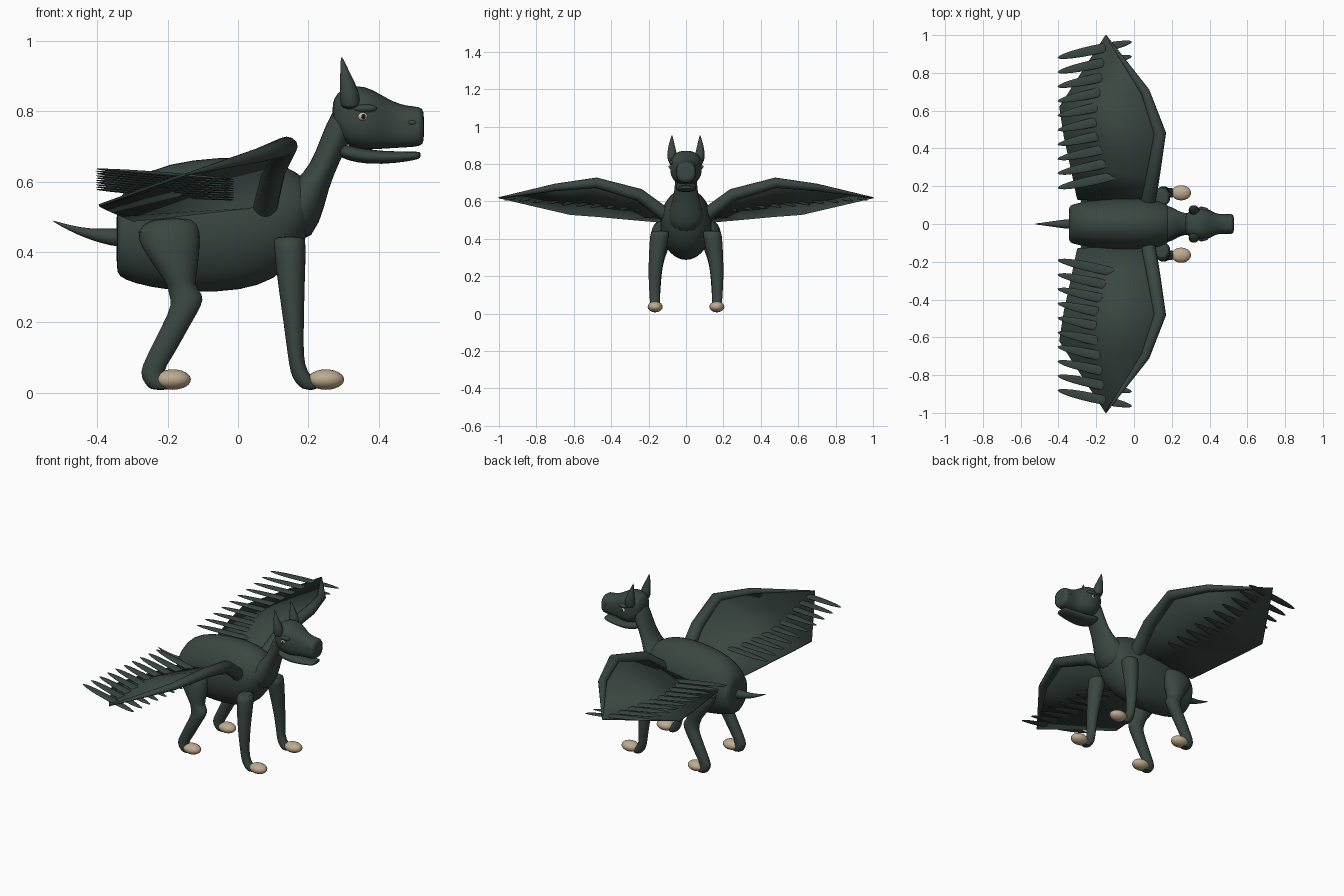
import bpy
import bmesh
import math
from mathutils import Vector, Matrix

default_cube = bpy.data.objects.get("Cube")
if default_cube:
    bpy.data.objects.remove(default_cube)


def make_material(name, red, green, blue):
    material = bpy.data.materials.new(name)
    material.use_nodes = True
    colour = (red, green, blue, 1)
    material.diffuse_color = colour
    shader = next(n for n in material.node_tree.nodes if n.type == "BSDF_PRINCIPLED")
    shader.inputs["Base Color"].default_value = colour
    shader.inputs["Roughness"].default_value = 0.8
    return material


hide = make_material("dark green hide", 0.042, 0.062, 0.053)
claw = make_material("tan paw", 0.52, 0.41, 0.28)
black = make_material("black pupil", 0.01, 0.01, 0.01)
ivory = make_material("ivory eye", 0.6, 0.52, 0.36)


def finish(name, bm, material, subdivide=0, angle=40):
    """Turn a bmesh into a smooth shaded object."""
    bmesh.ops.recalc_face_normals(bm, faces=bm.faces)
    mesh = bpy.data.meshes.new(name)
    bm.to_mesh(mesh)
    bm.free()
    mesh.materials.append(material)
    obj = bpy.data.objects.new(name, mesh)
    bpy.context.collection.objects.link(obj)
    if subdivide:
        modifier = obj.modifiers.new("Subdivision", "SUBSURF")
        modifier.levels = modifier.render_levels = subdivide
    bpy.ops.object.select_all(action="DESELECT")
    obj.select_set(True)
    bpy.context.view_layer.objects.active = obj
    bpy.ops.object.shade_smooth_by_angle(angle=math.radians(angle))
    return obj


def loft(name, rings, sides=16, subdivide=1, square=1.0, material=hide):
    """Skin a row of (centre, half axis, half axis) rings."""
    def bend(value):
        return math.copysign(abs(value) ** square, value)

    bm = bmesh.new()
    loops = []
    for centre, u, v in rings:
        turns = [math.tau * k / sides for k in range(sides)]
        loops.append([bm.verts.new(Vector(centre) + Vector(u) * bend(math.cos(t))
                                   + Vector(v) * bend(math.sin(t))) for t in turns])
    for lower, upper in zip(loops, loops[1:]):
        for k in range(sides):
            j = (k + 1) % sides
            bm.faces.new((lower[k], lower[j], upper[j], upper[k]))
    bm.faces.new(loops[0])
    bm.faces.new(loops[-1])
    return finish(name, bm, material, subdivide)


def along_x(sections):
    """Upright rings from (x, bottom, top, half width)."""
    return [((x, 0, (low + top) / 2), (0, width, 0), (0, 0, (top - low) / 2))
            for x, low, top, width in sections]


def along_z(sections, side):
    """Level rings from (z, back, front, y, half width)."""
    return [(((back + front) / 2, side * y, z), ((front - back) / 2, 0, 0), (0, width, 0))
            for z, back, front, y, width in sections]


def along_path(points, widths, depths):
    """Rings square to a path."""
    points = [Vector(p) for p in points]
    rings = []
    for i, point in enumerate(points):
        tangent = points[min(i + 1, len(points) - 1)] - points[max(i - 1, 0)]
        reference = Vector((1, 0, 0)) if abs(tangent.y) > abs(tangent.x) else Vector((0, 1, 0))
        u = (reference - reference.project(tangent)).normalized()
        v = tangent.cross(u).normalized()
        rings.append((point, u * widths[i], v * depths[i]))
    return rings


def ellipsoid(name, centre, radii, material, turn=None):
    bm = bmesh.new()
    bmesh.ops.create_uvsphere(bm, u_segments=20, v_segments=12, radius=1)
    matrix = Matrix.Translation(centre) @ (turn or Matrix()) @ Matrix.Diagonal((*radii, 1))
    bm.transform(matrix)
    return finish(name, bm, material)


# Torso, neck and tail
loft("body", along_x([
    (-0.346, 0.35, 0.52, 0.08), (-0.34, 0.33, 0.55, 0.1), (-0.3, 0.31, 0.61, 0.112),
    (-0.2, 0.288, 0.655, 0.13), (-0.05, 0.282, 0.672, 0.142), (0.06, 0.3, 0.67, 0.137),
    (0.14, 0.345, 0.645, 0.122), (0.19, 0.43, 0.61, 0.095), (0.21, 0.48, 0.59, 0.06)]),
    sides=24)
loft("neck", along_path(
    [(0.12, 0, 0.48), (0.18, 0, 0.53), (0.222, 0, 0.6), (0.255, 0, 0.67),
     (0.288, 0, 0.75), (0.32, 0, 0.81)],
    [0.11, 0.1, 0.075, 0.06, 0.06, 0.06], [0.1, 0.075, 0.04, 0.037, 0.042, 0.04]))
loft("tail", along_path(
    [(-0.31, 0, 0.44), (-0.36, 0, 0.442), (-0.42, 0, 0.45), (-0.48, 0, 0.468), (-0.53, 0, 0.49)],
    [0.03, 0.026, 0.017, 0.008, 0.001], [0.03, 0.026, 0.016, 0.008, 0.001]), sides=12)

# Head and lower jaw
loft("head", along_x([
    (0.268, 0.78, 0.82, 0.03), (0.28, 0.73, 0.855, 0.06), (0.32, 0.695, 0.872, 0.083),
    (0.36, 0.69, 0.873, 0.088), (0.4, 0.692, 0.852, 0.076), (0.44, 0.695, 0.828, 0.052),
    (0.48, 0.697, 0.815, 0.052), (0.52, 0.7, 0.814, 0.054), (0.53, 0.712, 0.8, 0.045)]),
    sides=24, square=0.8)
loft("lower_jaw", along_x([
    (0.28, 0.675, 0.71, 0.04), (0.31, 0.66, 0.705, 0.055), (0.37, 0.648, 0.69, 0.058),
    (0.45, 0.652, 0.686, 0.048), (0.51, 0.662, 0.686, 0.042), (0.52, 0.668, 0.684, 0.032)]),
    square=0.8)

# Profiles shared by the left and right limbs
FRONT_LEG = [
    (0.445, 0.105, 0.19, 0.138, 0.045), (0.43, 0.098, 0.195, 0.14, 0.054),
    (0.3, 0.114, 0.19, 0.158, 0.042), (0.2, 0.129, 0.188, 0.168, 0.034),
    (0.1, 0.142, 0.186, 0.168, 0.028), (0.06, 0.148, 0.196, 0.166, 0.027),
    (0.03, 0.16, 0.225, 0.165, 0.027), (0.006, 0.185, 0.23, 0.165, 0.022)]
HIND_LEG = [
    (0.5, -0.24, -0.12, 0.115, 0.04), (0.46, -0.3, -0.105, 0.13, 0.055),
    (0.4, -0.268, -0.108, 0.138, 0.056), (0.34, -0.225, -0.115, 0.145, 0.05),
    (0.305, -0.2, -0.125, 0.15, 0.04), (0.28, -0.198, -0.098, 0.155, 0.038),
    (0.25, -0.188, -0.1, 0.16, 0.036), (0.2, -0.212, -0.132, 0.164, 0.033),
    (0.1, -0.262, -0.185, 0.166, 0.028), (0.055, -0.282, -0.22, 0.165, 0.026),
    (0.025, -0.265, -0.19, 0.165, 0.026), (0.006, -0.25, -0.19, 0.165, 0.022)]
EAR = [(0.8, 0.288, 0.352, 0.07, 0.03), (0.86, 0.288, 0.346, 0.075, 0.027),
       (0.9, 0.29, 0.323, 0.077, 0.017), (0.958, 0.292, 0.296, 0.075, 0.002)]
ARM = [(0.075, 0.11, 0.53), (0.1, 0.25, 0.635), (0.138, 0.48, 0.7),
       (0.06, 0.7, 0.675), (-0.15, 1.0, 0.62)]
TRAILING_EDGE = [(-0.3, 0.13, 0.49), (-0.335, 0.3, 0.505), (-0.37, 0.46, 0.52),
                 (-0.395, 0.62, 0.532), (-0.16, 0.985, 0.617)]


def wing(label, side):
    arm = [Vector((x, side * y, z)) for x, y, z in ARM]
    trailing = [Vector((x, side * y, z)) for x, y, z in TRAILING_EDGE]
    arm_rings = along_path(arm, [0.038, 0.036, 0.032, 0.024, 0.003],
                           [0.036, 0.034, 0.028, 0.02, 0.003])
    loft(label + "_wing_arm", arm_rings, sides=12, subdivide=0)
    ellipsoid(label + "_wing_shoulder", arm[0], (0.036, 0.036, 0.036), hide)
    # Thin sheet between the arm and the trailing edge
    bm = bmesh.new()
    rows = [(bm.verts.new(a), bm.verts.new(b)) for a, b in zip(arm, trailing)]
    for (a, b), (c, d) in zip(rows, rows[1:]):
        bm.faces.new((a, b, d, c))
    sheet = finish(label + "_wing_membrane", bm, hide)
    thickness = sheet.modifiers.new("Thickness", "SOLIDIFY")
    thickness.thickness = 0.008
    thickness.offset = 0
    # Row of flat feathers, rising towards the wing tip
    count = 10
    for i in range(count):
        step = i / (count - 1)
        back = Vector((-0.405, side * (0.19 + 0.69 * step), 0.578 + 0.058 * step))
        front = back + Vector((0.395, side * 0.085, -0.03))
        turn = (front - back).to_track_quat("X", "Z").to_matrix().to_4x4()
        ellipsoid(f"{label}_feather_{i + 1}", (front + back) / 2,
                  ((front - back).length / 2, 0.025, 0.006), hide, turn)


for label, side in (("left", 1), ("right", -1)):
    # Legs and paws
    for place, profile, paw_x in (("front", FRONT_LEG, 0.25), ("hind", HIND_LEG, -0.186)):
        loft(f"{label}_{place}_leg", along_z(profile, side))
        ellipsoid(f"{label}_{place}_paw", (paw_x, side * 0.165, 0.037),
                  (0.052, 0.04, 0.029), claw)
    # Ears, eyes and nostrils
    loft(label + "_ear", along_z(EAR, side), sides=12)
    ellipsoid(label + "_eye", (0.355, side * 0.081, 0.785), (0.014, 0.01, 0.012), ivory)
    ellipsoid(label + "_pupil", (0.357, side * 0.089, 0.785), (0.006, 0.004, 0.008), black)
    ellipsoid(label + "_brow", (0.36, side * 0.074, 0.808), (0.035, 0.016, 0.012), hide)
    ellipsoid(label + "_nostril", (0.495, side * 0.05, 0.768), (0.012, 0.004, 0.006), hide)
    wing(label, side)
